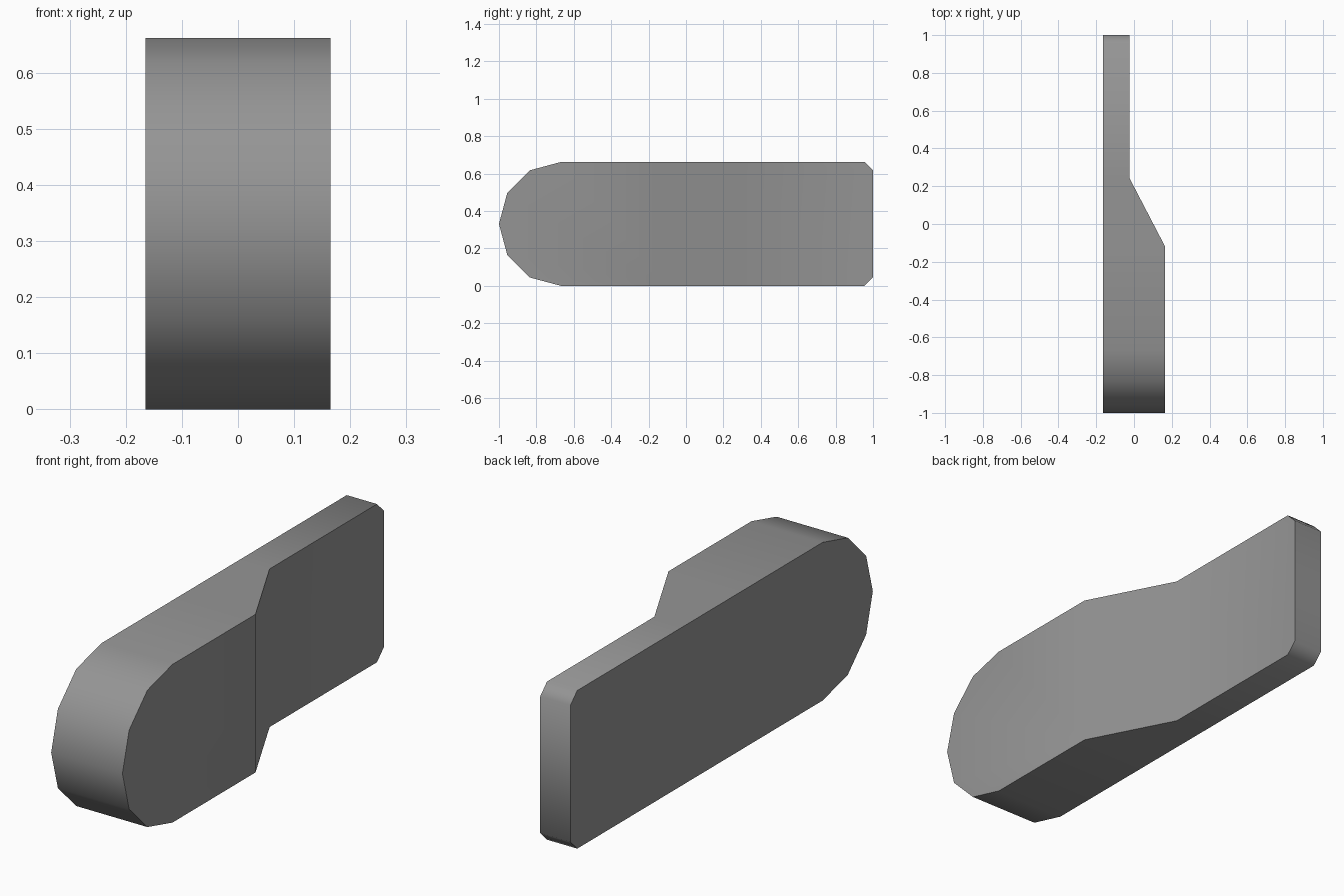
import bpy, bmesh
from math import sin, cos, pi, radians

cube = bpy.data.objects.get("Cube")
if cube:
    bpy.data.objects.remove(cube, do_unlink=True)

# Dimensions
HALF_W, RADIUS, CHAMFER = 0.165, 0.331, 0.045
HEIGHT = 2 * RADIUS
STEP_START, STEP_END, THIN_X = -0.12, 0.245, -0.025

# Plain grey material
grey = bpy.data.materials.new("grey")
grey.use_nodes = True
colour = (0.3, 0.3, 0.3, 1)
grey.diffuse_color = colour
grey.node_tree.nodes["Principled BSDF"].inputs["Base Color"].default_value = colour

# Side outline: six-sided rounded front, chamfered back corners
outline = [(RADIUS - 1 - RADIUS * sin(i * pi / 6), RADIUS - RADIUS * cos(i * pi / 6))
           for i in range(7)]
outline += [(1 - CHAMFER, HEIGHT), (1, HEIGHT - CHAMFER), (1, CHAMFER), (1 - CHAMFER, 0)]

# Extrude the outline across the width
bm = bmesh.new()
base = bm.faces.new([bm.verts.new((-HALF_W, y, z)) for y, z in outline])
extruded = bmesh.ops.extrude_face_region(bm, geom=[base], use_keep_orig=True)
top = [v for v in extruded["geom"] if isinstance(v, bmesh.types.BMVert)]
bmesh.ops.translate(bm, verts=top, vec=(2 * HALF_W, 0, 0))

# Cut at the slope, then thin the rear part
for y in (STEP_START, STEP_END):
    bmesh.ops.bisect_plane(bm, geom=bm.verts[:] + bm.edges[:] + bm.faces[:],
                           plane_co=(0, y, 0), plane_no=(0, 1, 0))
for v in bm.verts:
    if v.co.x > 0 and v.co.y > STEP_END - 0.01:
        v.co.x = THIN_X
bmesh.ops.recalc_face_normals(bm, faces=bm.faces[:])

mesh = bpy.data.meshes.new("stepped_bar")
bm.to_mesh(mesh)
bm.free()
mesh.materials.append(grey)
bar = bpy.data.objects.new("stepped_bar", mesh)
bpy.context.collection.objects.link(bar)

# Smooth the rounded outline, keep the side rims sharp
bpy.ops.object.select_all(action="DESELECT")
bar.select_set(True)
bpy.context.view_layer.objects.active = bar
bpy.ops.object.shade_smooth_by_angle(angle=radians(60))
